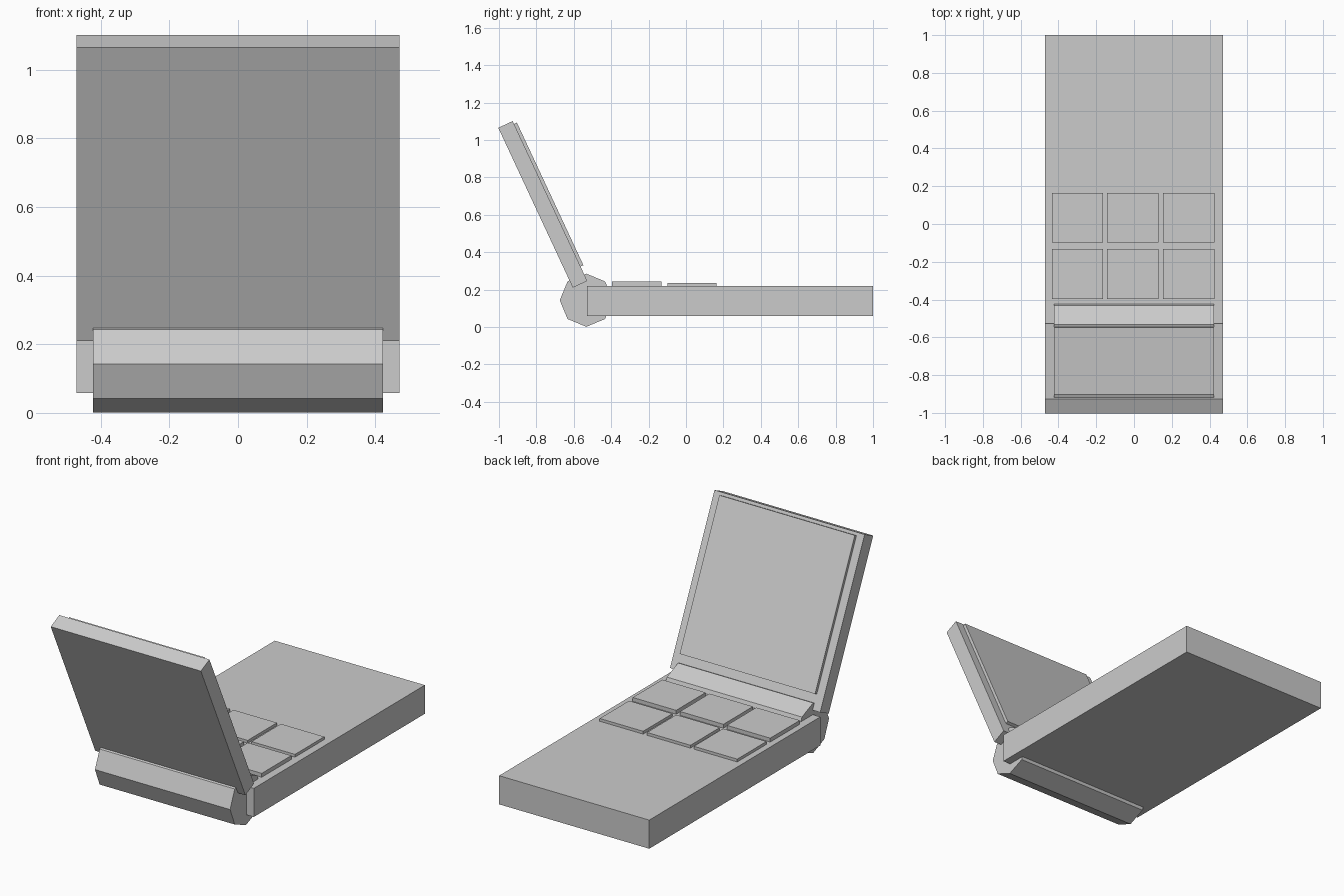
import bpy
from math import cos, sin, radians, pi
from mathutils import Vector, Matrix

if "Cube" in bpy.data.objects:
    bpy.data.objects.remove(bpy.data.objects["Cube"])


def box(name, x, y, z, matrix=None):
    """Box spanning the (min, max) ranges, optionally placed by a matrix."""
    bpy.ops.mesh.primitive_cube_add(size=1)
    ob = bpy.context.object
    ob.name = name
    size = Vector((x[1] - x[0], y[1] - y[0], z[1] - z[0]))
    mid = Vector((x[0] + x[1], y[0] + y[1], z[0] + z[1])) / 2
    m = Matrix.Translation(mid) @ Matrix.Diagonal(size.to_4d())
    ob.data.transform(m)
    if matrix:
        ob.matrix_world = matrix
    return ob


# Body slab
box("base", (-0.47, 0.47), (-0.53, 1.0), (0.058, 0.22))

# Octagonal hinge barrel lying along x, a vertex straight up
bpy.ops.mesh.primitive_cylinder_add(vertices=8, radius=0.142, depth=0.846,
                                    location=(0, -0.533, 0.143),
                                    rotation=(0, pi / 2, 0))
bpy.context.object.name = "hinge"

# Lid and screen, leaning back 25 degrees about the lid's lower inner edge
lean = Matrix.Translation((0, -0.528, 0.246)) @ Matrix.Rotation(radians(25), 4, 'X')
box("lid", (-0.47, 0.47), (-0.085, 0), (0, 0.943), lean)
box("screen", (-0.424, 0.424), (-0.01, 0.017), (0.085, 0.926), lean)

# Two rows of three keys
for r, (y0, y1, top) in enumerate([(-0.396, -0.132, 0.242), (-0.099, 0.163, 0.236)]):
    for c, xc in enumerate((-0.299, -0.006, 0.29)):
        box(f"key_{r}_{c}", (xc - 0.136, xc + 0.136), (y0, y1), (0.20, top))
